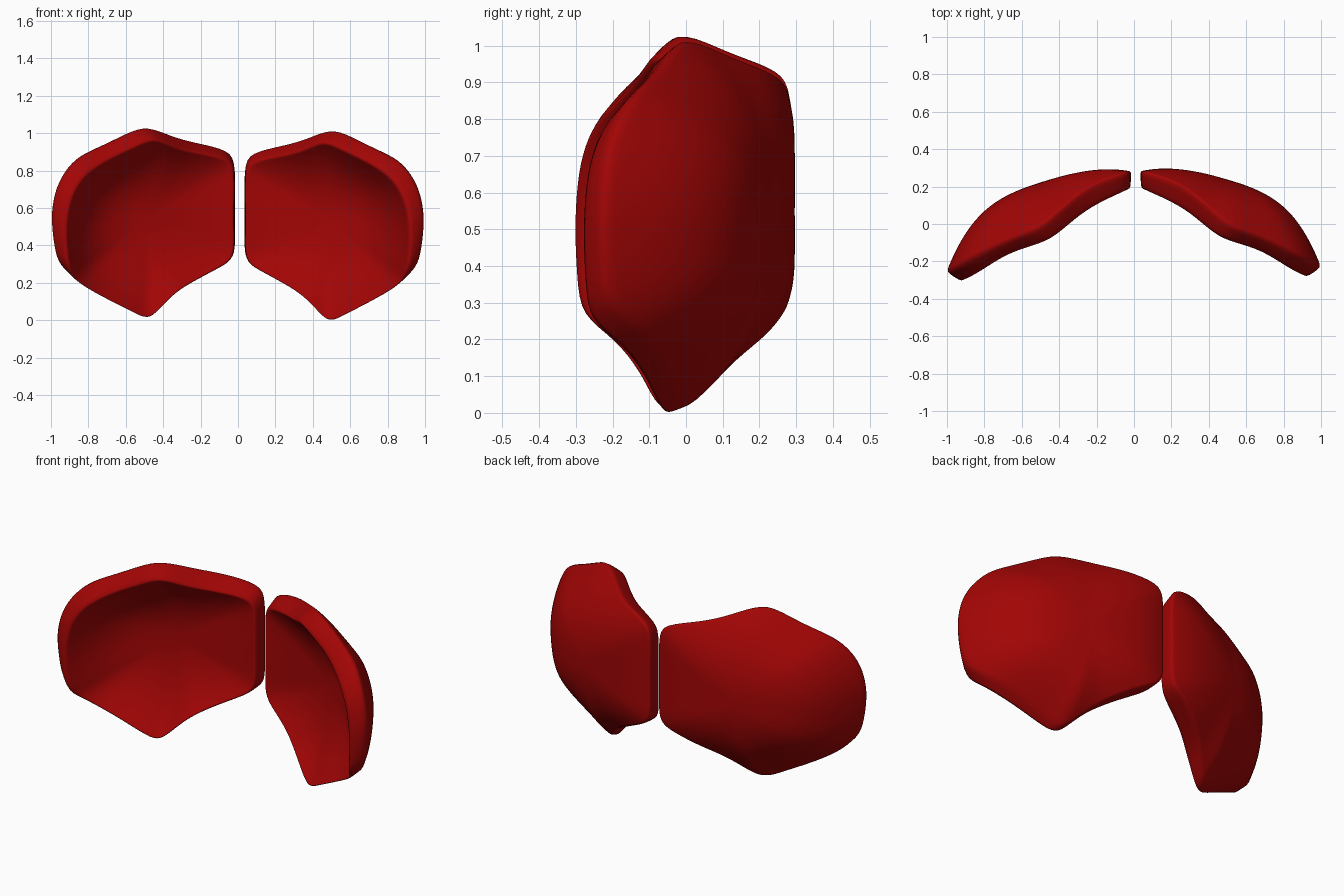
import bpy, bmesh, math

if "Cube" in bpy.data.objects:
    bpy.data.objects.remove(bpy.data.objects["Cube"])

red = bpy.data.materials.new("deep red")
red.diffuse_color = (0.36, 0.0015, 0.0015, 1)
red.use_nodes = True
red.node_tree.nodes["Principled BSDF"].inputs["Base Color"].default_value = red.diffuse_color

# Plate edge seen from the front: outer lip x, z, then inner lip x, z
EDGE = [
    (.036, .82, .041, .78), (.068, .895, .068, .85), (.25, .932, .25, .877), (.37, .965, .36, .905),
    (.50, 1.025, .455, .96), (.60, .985, .55, .91), (.73, .917, .68, .85), (.87, .858, .81, .77),
    (.95, .745, .868, .68), (.982, .65, .897, .60), (.998, .54, .915, .48), (.98, .38, .908, .35),
    (.955, .285, .895, .25), (.86, .208, .86, .19), (.69, .12, .70, .10), (.565, .052, .57, .035),
    (.49, .008, .49, -.008), (.435, .062, .435, .045), (.355, .148, .355, .135), (.25, .212, .25, .20),
    (.125, .278, .125, .266), (.054, .314, .054, .309), (.038, .39, .043, .39), (.045, .54, .05, .54),
]
# Depth of the lips against x
OUT_Y = [(.03, .283), (.125, .272), (.25, .22), (.37, .12), (.5, -.005), (.6, -.04),
         (.73, -.09), (.86, -.155), (.945, -.21), (1, -.235)]
IN_Y = [(.03, .195), (.25, .095), (.4, -.02), (.5, -.08), (.75, -.155), (.86, -.235), (1, -.29)]
RINGS = [.25, .5, .7, .84, .94, 1]
CX, CZ, SLOPE = .5, .53, -.3


def lerp(table, x):
    for (a, ya), (b, yb) in zip(table, table[1:]):
        if x <= b:
            return ya + (yb - ya) * (x - a) / (b - a)
    return table[-1][1]


def plate(name, place):
    bm = bmesh.new()
    crease = bm.edges.layers.float.new("crease_edge")

    def shell(rim, cy):
        # domed sheet from a centre point out to the rim, fuller toward the outer side
        rings = []
        for r in RINGS:
            ring = []
            for x, y, z in rim:
                rest = y - cy - SLOPE * (x - CX)
                power = 2.6 + 1.1 * max(0, (x - CX) / math.hypot(x - CX, z - CZ))
                px = CX + (x - CX) * r
                py = cy + SLOPE * (px - CX) + rest * r ** power
                ring.append(bm.verts.new(place(px, py, CZ + (z - CZ) * r)))
            rings.append(ring)
        mid = bm.verts.new(place(CX, cy, CZ))
        n = len(rim)
        for i in range(n):
            j = (i + 1) % n
            bm.faces.new((mid, rings[0][i], rings[0][j]))
            for a, b in zip(rings, rings[1:]):
                bm.faces.new((a[i], b[i], b[j], a[j]))
        return rings[-1]

    k = 1.017  # makes up for rounding by the subdivision

    def lip(x, z, table, ex, ez, tip):
        y = lerp(table, ex)
        if ez < .25:  # lower edge sits further back than the upper one
            y += .06 * max(0, 1 - abs(ex - .84) / .25) + tip * max(0, 1 - abs(ex - .5) / .15)
        return CX + (x - CX) * k, y, CZ + (z - CZ) * k

    outer = shell([lip(a, b, OUT_Y, a, b, -.015) for a, b, c, d in EDGE], .238)
    inner = shell([lip(c, d, IN_Y, a, b, .025) for a, b, c, d in EDGE], .12)
    for i in range(len(EDGE)):
        j = (i + 1) % len(EDGE)
        bm.faces.new((outer[i], inner[i], inner[j], outer[j]))
        for loop in (outer, inner):
            bm.edges.get((loop[i], loop[j]))[crease] = .35
    bmesh.ops.recalc_face_normals(bm, faces=bm.faces)
    for f in bm.faces:
        f.smooth = True
    me = bpy.data.meshes.new(name)
    bm.to_mesh(me)
    bm.free()
    me.materials.append(red)
    ob = bpy.data.objects.new(name, me)
    bpy.context.collection.objects.link(ob)
    sub = ob.modifiers.new("smooth", 'SUBSURF')
    sub.levels = sub.render_levels = 2


# Right plate, and the left one mirrored with a slight shift
plate("right_plate", lambda x, y, z: (x, y, z))
plate("left_plate", lambda x, y, z: (-(.016 + (x - .035) * 1.022), y - .025 * x, z + .015))
